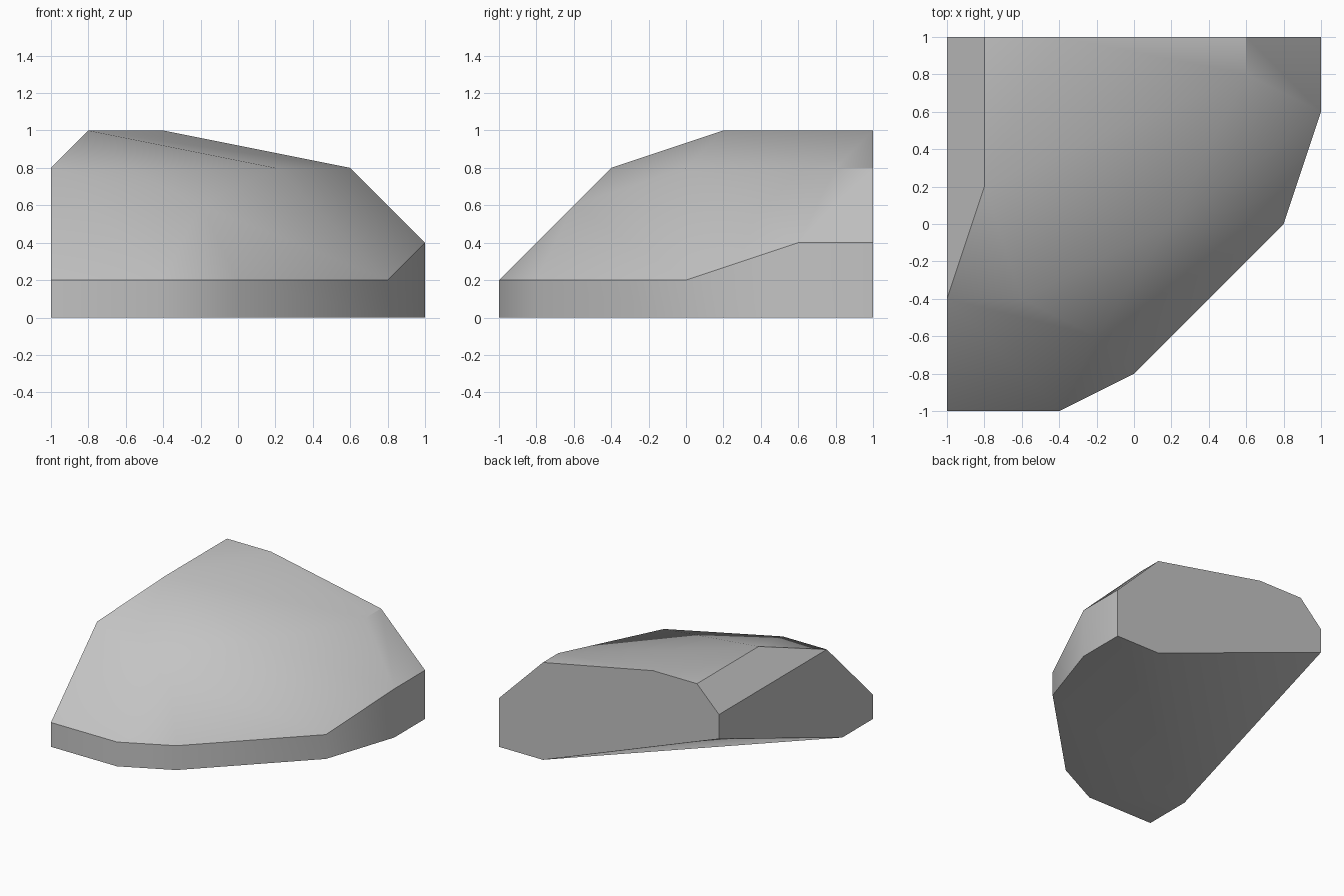
import bpy
import bmesh
from math import radians
from mathutils import Vector

cube = bpy.data.objects.get("Cube")
if cube:
    bpy.data.objects.remove(cube, do_unlink=True)

STEP = 0.2  # the rock is carved on a regular grid

# Plain grey stone
stone = bpy.data.materials.new("grey stone")
stone.use_nodes = True
grey = (0.55, 0.55, 0.55, 1.0)
stone.diffuse_color = grey
shader = next(n for n in stone.node_tree.nodes if n.type == 'BSDF_PRINCIPLED')
shader.inputs["Base Color"].default_value = grey
shader.inputs["Roughness"].default_value = 0.9

# Low outer wall: x, y and rim height, each repeated on the ground
wall = [(-5, -5, 1), (-2, -5, 1), (0, -4, 1), (4, 0, 1), (5, 3, 2), (5, 5, 2)]
corners = [(x, y, z) for x, y, rim in wall for z in (0, rim)]

# Undercut beneath the back left corner
corners += [(3, 5, 0), (-5, -3, 0), (-5, 5, 3)]

# Bevelled edge along the left side
corners += [(-5, 5, 4), (-5, -2, 4), (-4, 5, 5), (-4, 1, 5)]

# Crown and shoulders
corners += [(-2, 5, 5), (3, 5, 4), (3, 4, 4), (1, 0, 4), (-1, -3, 3), (-3, -2, 4)]

# Wrap the corners in one faceted skin
bm = bmesh.new()
for corner in corners:
    bm.verts.new(Vector(corner) * STEP)
hull = bmesh.ops.convex_hull(bm, input=bm.verts)
loose = [v for v in bm.verts if not v.link_faces]
bmesh.ops.delete(bm, geom=loose, context='VERTS')
bmesh.ops.dissolve_limit(bm, angle_limit=radians(1), verts=bm.verts, edges=bm.edges)
bmesh.ops.recalc_face_normals(bm, faces=bm.faces)

mesh = bpy.data.meshes.new("rock")
bm.to_mesh(mesh)
bm.free()
mesh.materials.append(stone)
rock = bpy.data.objects.new("rock", mesh)
bpy.context.collection.objects.link(rock)

# Soft facets, with the strong edges kept sharp
bpy.ops.object.select_all(action='DESELECT')
rock.select_set(True)
bpy.context.view_layer.objects.active = rock
bpy.ops.object.shade_smooth_by_angle(angle=radians(31))
